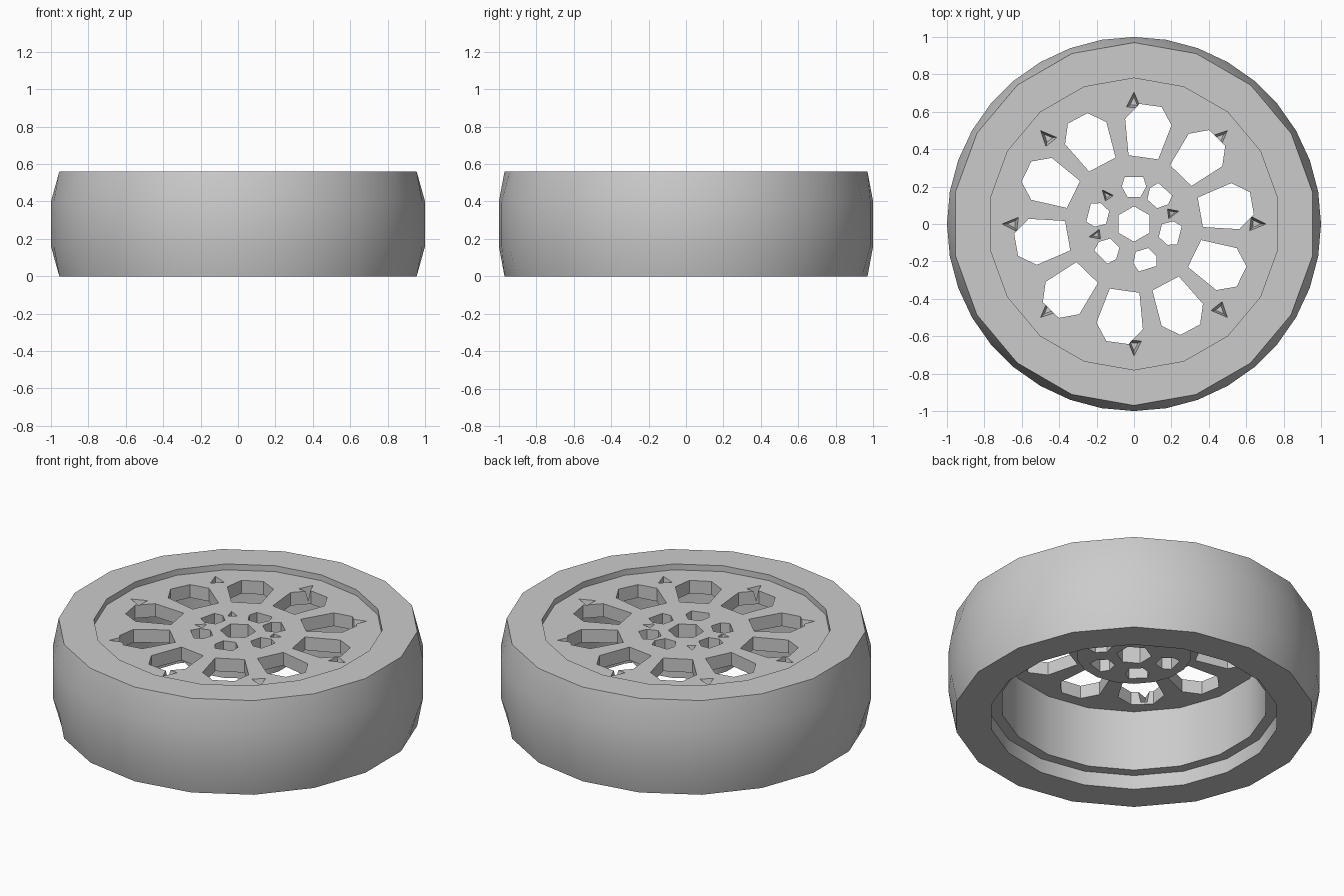
import bpy, bmesh
from math import radians, cos, sin, pi

cube = bpy.data.objects.get("Cube")
if cube:
    bpy.data.objects.remove(cube)

grey = bpy.data.materials.new("plain grey")
grey.use_nodes = True
grey.diffuse_color = (0.6, 0.6, 0.6, 1)
grey.node_tree.nodes["Principled BSDF"].inputs["Base Color"].default_value = (0.6, 0.6, 0.6, 1)


def finish(bm, name):
    bmesh.ops.recalc_face_normals(bm, faces=bm.faces)
    mesh = bpy.data.meshes.new(name)
    bm.to_mesh(mesh)
    bm.free()
    ob = bpy.data.objects.new(name, mesh)
    bpy.context.collection.objects.link(ob)
    mesh.materials.append(grey)
    return ob


def lathe(name, profile, closed, segments=36):
    """Spin (radius, height, coarse) points; coarse rings have half the sides."""
    bm = bmesh.new()
    rings = []
    for r, z, coarse in profile:
        ring = []
        for i in range(segments):
            a = 2 * pi * i / segments + pi / 2
            k = r * cos(2 * pi / segments) if coarse and i % 2 else r
            ring.append(bm.verts.new((k * cos(a), k * sin(a), z)))
        rings.append(ring)
    pairs = list(zip(rings, rings[1:]))
    if closed:
        pairs.append((rings[-1], rings[0]))
    else:
        bm.faces.new(rings[0])
        bm.faces.new(rings[-1])
    for a, b in pairs:
        for i in range(segments):
            j = (i + 1) % segments
            bm.faces.new((a[i], a[j], b[j], b[i]))
    return finish(bm, name)


def prism(bm, outline, angle, low, high, shrink=1.0):
    """Upright prism of (radial, tangential) points turned to an angle."""
    c, s = cos(radians(angle)), sin(radians(angle))
    mid = sum(p[0] for p in outline) / len(outline)
    rings = []
    for z, k in ((low, shrink), (high, 1.0)):
        pts = [(mid + (u - mid) * k, v * k) for u, v in outline]
        rings.append([bm.verts.new((u * c - v * s, u * s + v * c, z)) for u, v in pts])
    bm.faces.new(rings[0])
    bm.faces.new(rings[1])
    n = len(outline)
    for i in range(n):
        j = (i + 1) % n
        bm.faces.new((rings[0][i], rings[0][j], rings[1][j], rings[1][i]))


def carve(target, bm, name):
    cutter = finish(bm, name)
    cutter.hide_render = True
    mod = target.modifiers.new("carve", "BOOLEAN")
    mod.operation = "DIFFERENCE"
    mod.solver = "EXACT"
    mod.object = cutter
    bpy.context.view_layer.objects.active = target
    bpy.ops.object.modifier_apply(modifier=mod.name)
    bpy.data.objects.remove(cutter)


# Tyre with barrel sides, upper lip and inner rim ledge
tyre = lathe("tyre", [
    (0.78, 0, True), (0.97, 0, True), (1, 0.16, False), (1, 0.40, False),
    (0.97, 0.56, True), (0.78, 0.56, True), (0.78, 0.51, True),
    (0.72, 0.51, True), (0.72, 0.085, True), (0.78, 0.085, True)], True)

# Wheel disc with a thicker hub underneath
disc = lathe("wheel_disc", [
    (0.31, 0.385, True), (0.31, 0.447, True), (0.775, 0.447, True),
    (0.785, 0.525, True)], False)

# Ten spoke openings, small hub openings and the axle hole
holes = bmesh.new()
window = [(0.36, -0.08), (0.55, -0.125), (0.64, -0.06),
          (0.64, 0.06), (0.55, 0.125), (0.36, 0.08)]
for i in range(10):
    prism(holes, window, 10 + 36 * i, 0.2, 0.7)
slot = [(0.145, -0.035), (0.2, -0.065), (0.25, -0.05),
        (0.25, 0.05), (0.2, 0.065), (0.145, 0.035)]
for angle in (90, 48, -14, -73, -135, 166):
    prism(holes, slot, angle, 0.2, 0.7)
axle = [(0.095 * cos(i * pi / 3), 0.095 * sin(i * pi / 3)) for i in range(6)]
prism(holes, axle, 30, 0.2, 0.7)
carve(disc, holes, "hole_cutter")

# Tapered bolt pits around the edge and between the hub openings
pits = bmesh.new()
for i in range(8):
    prism(pits, [(0.61, -0.045), (0.72, 0.0), (0.62, 0.05)], 45 * i, 0.46, 0.56, 0.4)
for angle in (16, 133, 196):
    prism(pits, [(0.18, -0.03), (0.26, 0.0), (0.19, 0.035)], angle, 0.46, 0.56, 0.4)
carve(disc, pits, "pit_cutter")

# Smooth curved walls, crisp edges
for ob, limit in ((tyre, 30), (disc, 25)):
    bpy.ops.object.select_all(action="DESELECT")
    ob.select_set(True)
    bpy.context.view_layer.objects.active = ob
    bpy.ops.object.shade_smooth_by_angle(angle=radians(limit))
